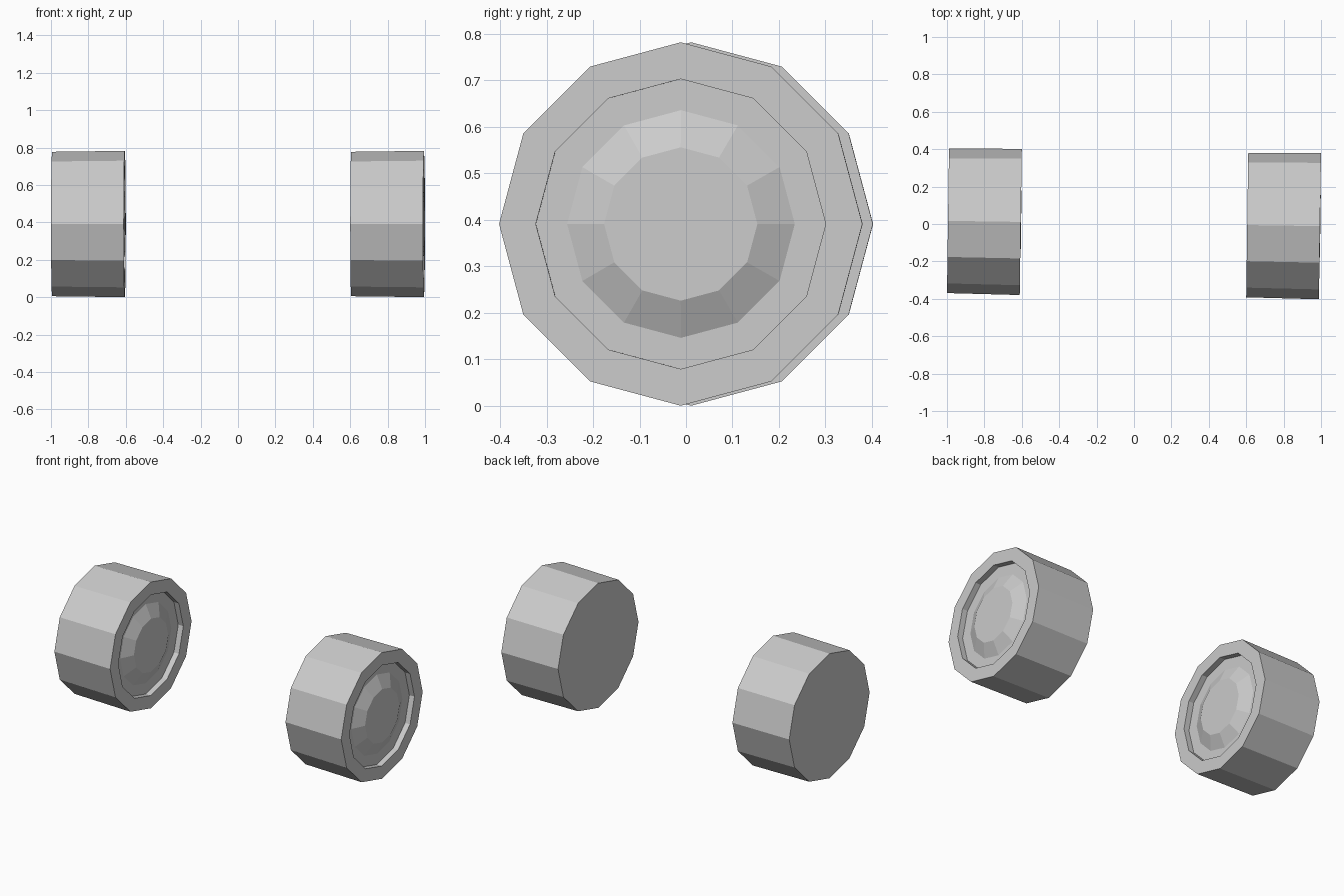
import bpy, bmesh
from math import sin, cos, tau
from mathutils import Matrix

if "Cube" in bpy.data.objects:
    bpy.data.objects.remove(bpy.data.objects["Cube"])

SIDES = 12
YAW = -0.0141          # the whole axle is turned very slightly
AXLE_Z = 0.391

# Closed profile (position along axle, radius): tyre back, tread, rim, recess, hub cap
PROFILE = [(0.0, 0.386), (0.389, 0.391), (0.389, 0.312), (0.354, 0.312),
           (0.354, 0.245), (0.391, 0.165)]


def make_wheel(name, x):
    bm = bmesh.new()
    rings = [[bm.verts.new((px, r * sin(tau * i / SIDES), r * cos(tau * i / SIDES)))
              for i in range(SIDES)] for px, r in PROFILE]
    for a, b in zip(rings, rings[1:]):
        for i in range(SIDES):
            j = (i + 1) % SIDES
            bm.faces.new((a[i], a[j], b[j], b[i]))
    # flat back disc and flat hub centre
    bm.faces.new(rings[0])
    bm.faces.new(rings[-1])
    bmesh.ops.recalc_face_normals(bm, faces=bm.faces)
    mesh = bpy.data.meshes.new(name)
    bm.to_mesh(mesh)
    bm.free()
    obj = bpy.data.objects.new(name, mesh)
    bpy.context.collection.objects.link(obj)
    # both hub caps face +x; both wheels share the same slightly turned axle
    obj.matrix_world = (Matrix.Translation((0, 0.0027, AXLE_Z))
                        @ Matrix.Rotation(YAW, 4, 'Z')
                        @ Matrix.Translation((x, 0, 0)))
    return obj


make_wheel("left_wheel", -0.9945)
make_wheel("right_wheel", 0.6055)
